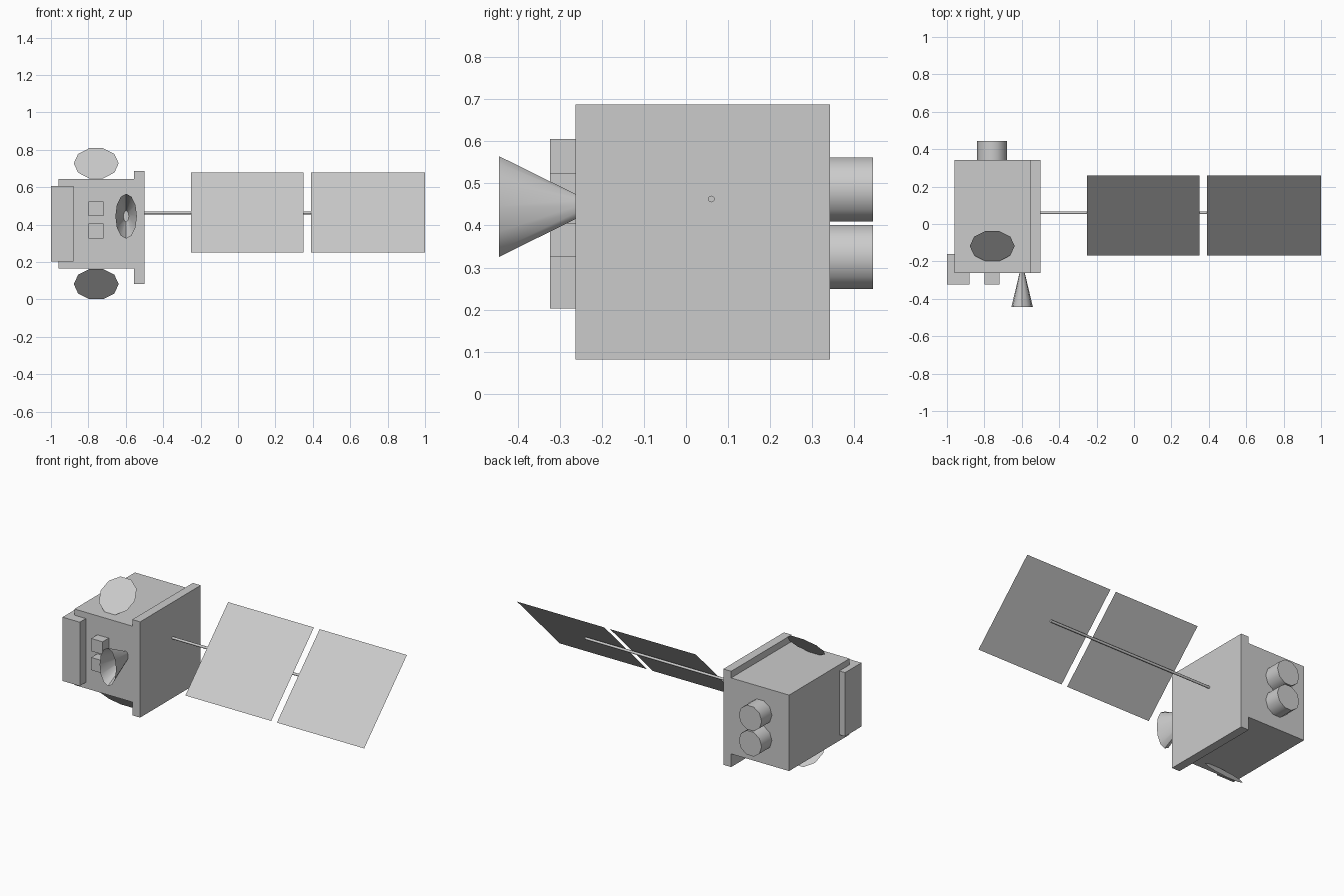
import bpy, bmesh, math
from mathutils import Matrix, Vector

if "Cube" in bpy.data.objects:
    bpy.data.objects.remove(bpy.data.objects["Cube"])


def make(name, bm, matrix=Matrix(), smooth=False):
    bm.transform(matrix)
    mesh = bpy.data.meshes.new(name)
    bm.to_mesh(mesh)
    bm.free()
    ob = bpy.data.objects.new(name, mesh)
    bpy.context.collection.objects.link(ob)
    if smooth:
        bpy.ops.object.select_all(action='DESELECT')
        ob.select_set(True)
        bpy.context.view_layer.objects.active = ob
        bpy.ops.object.shade_smooth_by_angle(angle=math.radians(45))
    return ob


def box(name, lo, hi):
    lo, hi = Vector(lo), Vector(hi)
    bm = bmesh.new()
    bmesh.ops.create_cube(bm, size=1)
    return make(name, bm, Matrix.Translation((lo + hi) / 2) @ Matrix.Diagonal((*(hi - lo), 1)))


def cone(name, r1, r2, depth, sides, matrix, caps=True):
    # vertex on local x, axis along local z
    bm = bmesh.new()
    bmesh.ops.create_cone(bm, cap_ends=caps, segments=sides, radius1=r1, radius2=r2, depth=depth)
    bm.transform(Matrix.Rotation(math.pi / 2, 4, 'Z'))
    return make(name, bm, matrix, smooth=True)


def rot(deg, axis):
    return Matrix.Rotation(math.radians(deg), 4, axis)


# Main body, side plate and front equipment boxes
box("body", (-0.96, -0.262, 0.165), (-0.55, 0.342, 0.645))
box("side_plate", (-0.555, -0.263, 0.082), (-0.5, 0.342, 0.687))
box("corner_box", (-1.0, -0.323, 0.203), (-0.88, -0.16, 0.606))
for i, z in enumerate((0.365, 0.485)):
    box(f"sensor_box_{i + 1}", (-0.8, -0.323, z - 0.04), (-0.72, -0.25, z + 0.04))

# Open elliptical horn on the front
cone("horn", 0.03, 0.12, 0.182, 12,
     Matrix.Translation((-0.598, -0.354, 0.445)) @ Matrix.Diagonal((0.48, 1, 1, 1))
     @ rot(90, 'X') @ rot(90, 'Z'), caps=False)

# Pair of thrusters on the back
for i, z in enumerate((0.325, 0.485)):
    cone(f"thruster_{i + 1}", 0.08, 0.08, 0.113, 10,
         Matrix.Translation((-0.76, 0.388, z)) @ rot(90, 'X'))

# Flat tilted dishes above and below the body
for name, z, tilt in (("top_dish", 0.728, 45), ("bottom_dish", 0.082, 135)):
    bm = bmesh.new()
    bmesh.ops.create_circle(bm, cap_ends=True, segments=10, radius=0.12)
    bm.transform(rot(90, 'Z'))
    make(name, bm, Matrix.Translation((-0.758, -0.118, z)) @ rot(tilt, 'X'))

# Solar panels: thin sheets tilted back
for i, (x0, x1) in enumerate(((-0.25, 0.35), (0.39, 1.0))):
    bm = bmesh.new()
    bmesh.ops.create_grid(bm, x_segments=1, y_segments=1, size=0.5)
    make(f"solar_panel_{i + 1}", bm,
         Matrix.Translation(((x0 + x1) / 2, 0.045, 0.466)) @ rot(45, 'X')
         @ Matrix.Diagonal((x1 - x0, 0.604, 1, 1)))

# Boom behind the panels
cone("panel_boom", 0.008, 0.008, 1.16, 10,
     Matrix.Translation((0.08, 0.06, 0.463)) @ rot(90, 'Y'))
